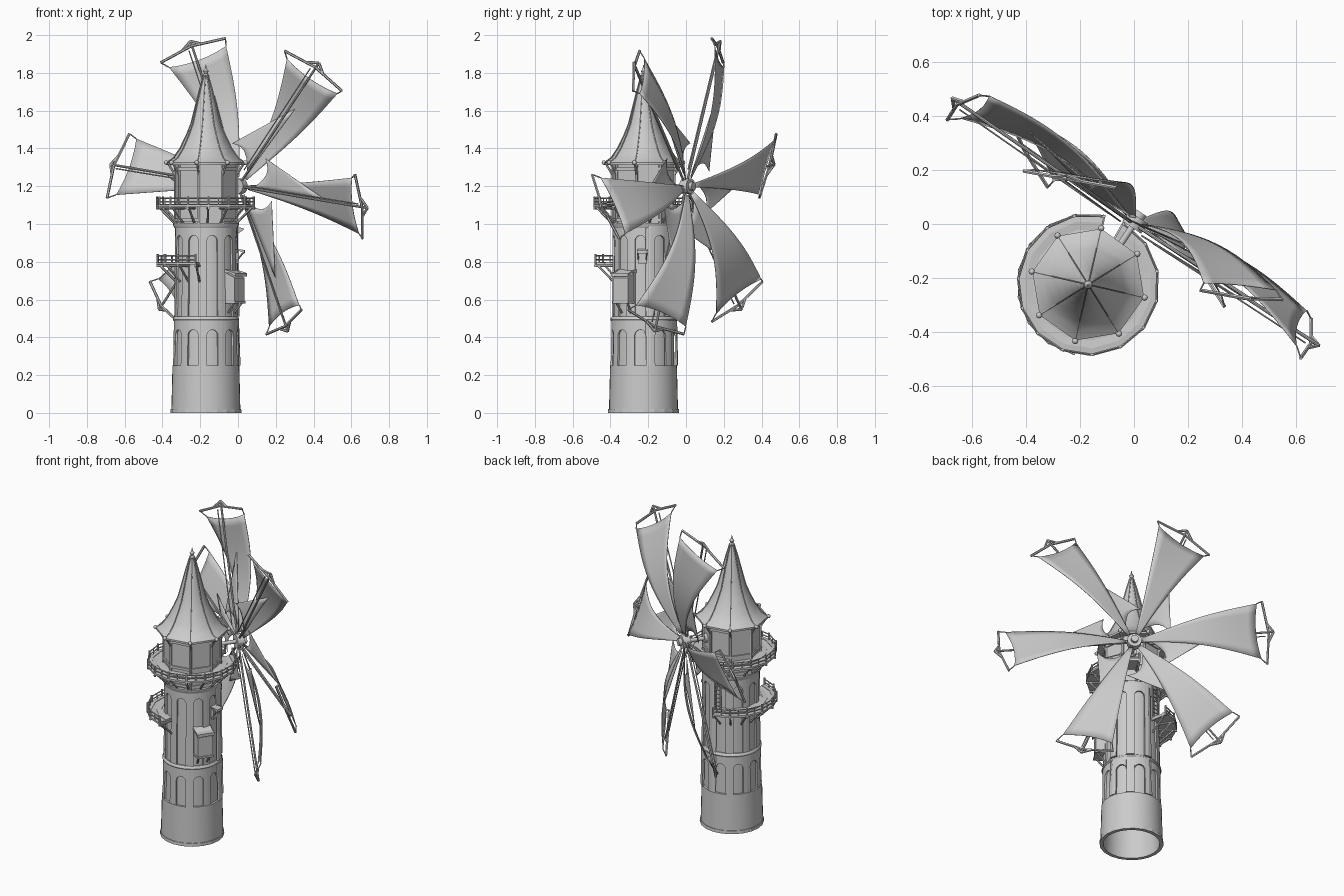
import bpy, bmesh, math
from math import cos, sin, pi, radians
from mathutils import Vector

if "Cube" in bpy.data.objects:
    bpy.data.objects.remove(bpy.data.objects["Cube"])

CX, CY = -0.17, -0.225            # tower axis


def P(r, deg, z):
    a = radians(deg)
    return Vector((CX + r * cos(a), CY + r * sin(a), z))


def mesh(name, verts, faces, smooth=None, solid=0):
    bm = bmesh.new()
    vs = [bm.verts.new(v) for v in verts]
    for f in faces:
        bm.faces.new([vs[i] for i in f])
    bmesh.ops.remove_doubles(bm, verts=bm.verts, dist=1e-5)
    bmesh.ops.recalc_face_normals(bm, faces=bm.faces)
    return finish(name, bm, smooth, solid)


def finish(name, bm, smooth=None, solid=0):
    me = bpy.data.meshes.new(name)
    bm.to_mesh(me)
    bm.free()
    ob = bpy.data.objects.new(name, me)
    bpy.context.collection.objects.link(ob)
    if solid:
        m = ob.modifiers.new("thickness", 'SOLIDIFY')
        m.thickness = solid
    if smooth:
        bpy.context.view_layer.objects.active = ob
        bpy.ops.object.select_all(action='DESELECT')
        ob.select_set(True)
        bpy.ops.object.shade_smooth_by_angle(angle=radians(smooth))
    return ob


def spin(name, prof, n, a0=0, a1=360, closed=False, smooth=None):
    """Turn a (radius, z) profile around the tower axis, fully or in part."""
    full = a1 - a0 == 360
    m = len(prof)
    cols = n if full else n + 1
    verts = [P(r, a0 + (a1 - a0) * i / n, z) for i in range(cols) for r, z in prof]
    faces = []
    for i in range(n):
        j = (i + 1) % cols
        for k in range(m if closed else m - 1):
            l = (k + 1) % m
            faces.append((i * m + k, j * m + k, j * m + l, i * m + l))
    if closed and not full:
        faces += [tuple(range(m)), tuple(range(n * m, n * m + m))]
    return mesh(name, verts, faces, smooth)


def bars(name, segs, r=0.005, n=6):
    """Straight round bars between point pairs."""
    bm = bmesh.new()
    for a, b in segs:
        d = b - a
        mat = d.to_track_quat('Z', 'Y').to_matrix().to_4x4()
        mat.translation = (a + b) / 2
        bmesh.ops.create_cone(bm, cap_ends=True, segments=n, radius1=r, radius2=r,
                              depth=d.length, matrix=mat)
    return finish(name, bm, 40)


def box(name, ang, r0, r1, half, z0, z1, z1_outer=None):
    """Box standing out from the tower wall, with an optional sloping top."""
    a = radians(ang)
    t = Vector((-sin(a), cos(a), 0)) * half
    zo = z1 if z1_outer is None else z1_outer
    v = [P(r, ang, z) + t * s for s in (-1, 1) for r, z in ((r0, z0), (r1, z0), (r1, zo), (r0, z1))]
    f = [(0, 1, 2, 3), (4, 5, 6, 7)] + [(i, (i + 1) % 4, 4 + (i + 1) % 4, 4 + i) for i in range(4)]
    return mesh(name, v, f)


def arcade(name, z0, spring, z1, r0, r1, n=10, phase=282, h=10):
    """Ring wall with round-headed openings."""
    A = 180 / n
    rise = radians(h) * r0
    verts, faces = [], []
    rad = lambda z: r0 + (r1 - r0) * (z - z0) / (z1 - z0)

    def quad(a, b, za, zb, c):
        k = len(verts)
        verts.extend(P(rad(z), c + x, z) for x, z in ((a, za), (b, zb), (b, z1), (a, z1)))
        faces.append((k, k + 1, k + 2, k + 3))
    arc = [-h * cos(pi * i / 10) for i in range(11)]
    for i in range(n):
        c = phase + 360 * i / n
        quad(-A, -h, z0, z0, c)
        quad(h, A, z0, z0, c)
        for a, b in zip(arc, arc[1:]):
            za, zb = (spring + rise * math.sqrt(max(0, 1 - (x / h) ** 2)) for x in (a, b))
            quad(a, b, za, zb, c)
    return mesh(name, verts, faces, None, 0.01)


# tower shaft: hollow tube, arcades and mouldings
spin("tower_core", [(0.165, 0), (0.183, 0), (0.177, 0.25), (0.164, 0.25), (0.16, 0.49),
                    (0.153, 1.0), (0.14, 1.0), (0.15, 0.5)], 40, closed=True, smooth=30)
spin("foot_ring", [(0.17, 0), (0.188, 0), (0.187, 0.02), (0.17, 0.02)], 20, closed=True)
arcade("lower_arcade", 0.25, 0.41, 0.49, 0.174, 0.169)
arcade("upper_arcade", 0.51, 0.91, 0.99, 0.168, 0.163)
spin("middle_band", [(0.15, 0.487), (0.172, 0.487), (0.175, 0.494), (0.173, 0.503), (0.167, 0.51), (0.15, 0.51)],
     40, closed=True, smooth=30)
spin("cornice", [(0.14, 0.978), (0.165, 0.978), (0.174, 0.995), (0.174, 1.004), (0.14, 1.004)],
     40, closed=True, smooth=30)

# octagonal cabin with corner posts and rails
OCT = [-13 + 45 * i for i in range(8)]
spin("cabin_wall", [(0.02, 1.0), (0.166, 1.0), (0.166, 1.325), (0.02, 1.325)], 8, -13, 347)
bars("cabin_posts", [(P(0.167, a, 1.0), P(0.167, a, 1.32)) for a in OCT], 0.008)
for z in (1.02, 1.13, 1.29):
    spin("cabin_rail", [(0.16, z - 0.008), (0.174, z - 0.008), (0.174, z + 0.008), (0.16, z + 0.008)],
         8, -13, 347, closed=True)
bars("eave_brackets", [(P(0.168, a, 1.26), P(0.205, a, 1.32)) for a in OCT], 0.006)

# flared spire roof, ridges, corner knobs and finial
ROOF = [(0.213, 1.325), (0.176, 1.35), (0.141, 1.4), (0.106, 1.47), (0.081, 1.53),
        (0.058, 1.62), (0.035, 1.71), (0.012, 1.79)]
spin("roof", [(0.15, 1.315), (0.213, 1.313)] + ROOF, 8, -13, 347, smooth=50)
bars("roof_ridges", [(P(r, a, z), P(s, a, w)) for a in OCT
                     for (r, z), (s, w) in zip(ROOF, ROOF[1:])], 0.0035)
bm = bmesh.new()
for a in OCT:
    ball = bmesh.ops.create_uvsphere(bm, u_segments=8, v_segments=6, radius=0.012)
    bmesh.ops.translate(bm, verts=ball["verts"], vec=P(0.215, a, 1.325))
finish("eave_knobs", bm, 60)
spin("finial", [(0.012, 1.77), (0.018, 1.785), (0.009, 1.797), (0.015, 1.81), (0.006, 1.82), (0.001, 1.845)],
     10, smooth=50)


# balconies: stepped plank deck, railing and struts
def balcony(name, z, n, a0, a1, r_in=0.15, r_out=0.266):
    steps = [(r_in, z)]
    for i in range(4):
        r = r_in + (r_out - r_in) * (i + 1) / 4
        steps += [(r, z), (r, z + 0.003 * (-1) ** i)] if i < 3 else [(r, z)]
    top = [(r, h + 0.012) for r, h in reversed(steps)]
    spin(name + "_deck", [(r_in, z), (r_out, z)] + top, n, a0, a1, closed=True)
    ang = [a0 + (a1 - a0) * i / n for i in range(n + 1)]
    half = [a0 + (a1 - a0) * (i + 0.5) / n for i in range(n)]
    ro = r_out - 0.006
    bars(name + "_posts", [(P(ro, a, z - 0.012), P(ro, a, z + 0.055)) for a in ang], 0.006)
    bars(name + "_rails", [(P(ro, a, z + h), P(ro, b, z + h)) for h in (0.027, 0.047)
                           for a, b in zip(ang, ang[1:])], 0.004)
    bars(name + "_balusters", [(P(ro * 0.98, a, z), P(ro * 0.98, a, z + 0.047)) for a in half], 0.003)
    bars(name + "_joists", [(P(r_in, a, z - 0.006), P(ro + 0.006, a, z - 0.006)) for a in ang], 0.006)
    bars(name + "_struts", [(P(0.162, a, z - 0.09), P(ro - 0.015, a, z - 0.006)) for a in ang], 0.006)


balcony("upper_balcony", 1.09, 14, 77, 420)
balcony("lower_balcony", 0.785, 7, 100, 258)

# ladder between the balconies
side = [(P(0.185, a, 0.79), P(0.185, a, 1.1)) for a in (92, 104)]
bars("ladder_sides", side, 0.005)
bars("ladder_rungs", [(side[0][0].lerp(side[0][1], i / 12), side[1][0].lerp(side[1][1], i / 12))
                      for i in range(1, 12)], 0.0035)

# oriel box with lean-to roof
box("oriel", -34, 0.14, 0.215, 0.047, 0.59, 0.75, 0.715)
box("oriel_roof", -34, 0.14, 0.226, 0.054, 0.74, 0.765, 0.722)
box("oriel_sill", -34, 0.14, 0.22, 0.051, 0.58, 0.592)
bars("oriel_struts", [(P(0.165, a, 0.53), P(0.21, a, 0.585)) for a in (-44, -24)], 0.006)

# small hatch with awning and bracket
box("hatch", -2, 0.14, 0.172, 0.022, 0.79, 0.85)
box("hatch_awning", -2, 0.15, 0.205, 0.026, 0.862, 0.87, 0.845)
bars("hatch_bracket", [(P(0.16, a, 0.8), P(0.2, a, 0.85)) for a in (-9, 5)], 0.004)

# rotor frame: u across, n along the shaft away from the tower
N = Vector((cos(radians(56)), sin(radians(56)), 0))
U = Vector((N.y, -N.x, 0))
Z = Vector((0, 0, 1))
HUB = Vector((0, 0, 1.2))


def R(deg, r, off=0, n=0):
    a = radians(deg)
    return HUB + U * (r * cos(a) - off * sin(a)) + Z * (r * sin(a) + off * cos(a)) + N * n


# shaft and hub
bars("shaft", [(HUB - N * 0.26, HUB + N * 0.05)], 0.012, 12)
bars("shaft_collar", [(HUB - N * 0.15, HUB - N * 0.11)], 0.028, 12)
bars("hub_disc", [(HUB - N * 0.015, HUB + N * 0.03)], 0.042, 20)
bars("hub_nose", [(HUB + N * 0.025, HUB + N * 0.05)], 0.022, 16)

spars, stays, tips = [], [], []
for i in range(6):
    d = -8 + 60 * i
    # main sail: pitched, billowing triangle
    S, T = 14, 6
    v = []
    for a in range(S + 1):
        s = a / S
        w = 0.012 + 0.138 * s ** 1.1
        for b in range(T + 1):
            t = 2 * b / T - 1
            r = 0.05 + 0.69 * s - 0.02 * s * (1 - t * t)
            v.append(R(d, r, w * t, -0.43 * w * t + 0.02 + 0.008 * s + 0.055 * sin(pi * s)))
    f = [(a * (T + 1) + b, a * (T + 1) + b + 1, (a + 1) * (T + 1) + b + 1, (a + 1) * (T + 1) + b)
         for a in range(S) for b in range(T)]
    mesh("sail", v, f, 40, 0.003)
    # inner staysail reaching towards the next spar
    corner = R(d, 0.154, 0.171, 0)
    v = []
    for a in range(7):
        s = a / 6
        for b in range(7):
            k = b / 6
            p = R(d, 0.08 + 0.44 * s, 0.0, 0.015 + 0.05 * s).lerp(corner, k)
            v.append(p + (R(d, 1) - HUB) * 0.05 * sin(pi * k) * (1 - s))
    f = []
    for a in range(6):
        for b in range(6):
            q = a * 7 + b
            f.append((q, q + 1, q + 8, q + 7) if b < 5 else (q, q + 1, q + 7))
    mesh("staysail", v, f, 40, 0.003)
    # spar, stay and bowed tip yard with a small peak
    apex, mid = R(d, 0.828, 0, 0.01), R(d, 0.8)
    e1, e2 = R(d, 0.775, 0.172, -0.066), R(d, 0.775, -0.172, 0.075)
    spars.append((HUB, apex))
    stays += [(R(d, 0.1, 0.012, -0.02), R(d, 0.78, 0.015, -0.01)),
              (R(d, 0.74, 0.15, -0.037), e1), (R(d, 0.74, -0.15, 0.092), e2)]
    tips += [(e1, mid), (mid, e2), (mid.lerp(e1, 0.3), apex), (apex, mid.lerp(e2, 0.3))]
bars("spars", spars, 0.0065, 8)
bars("spar_stays", stays, 0.0035)
bars("tip_yards", tips, 0.0075)
